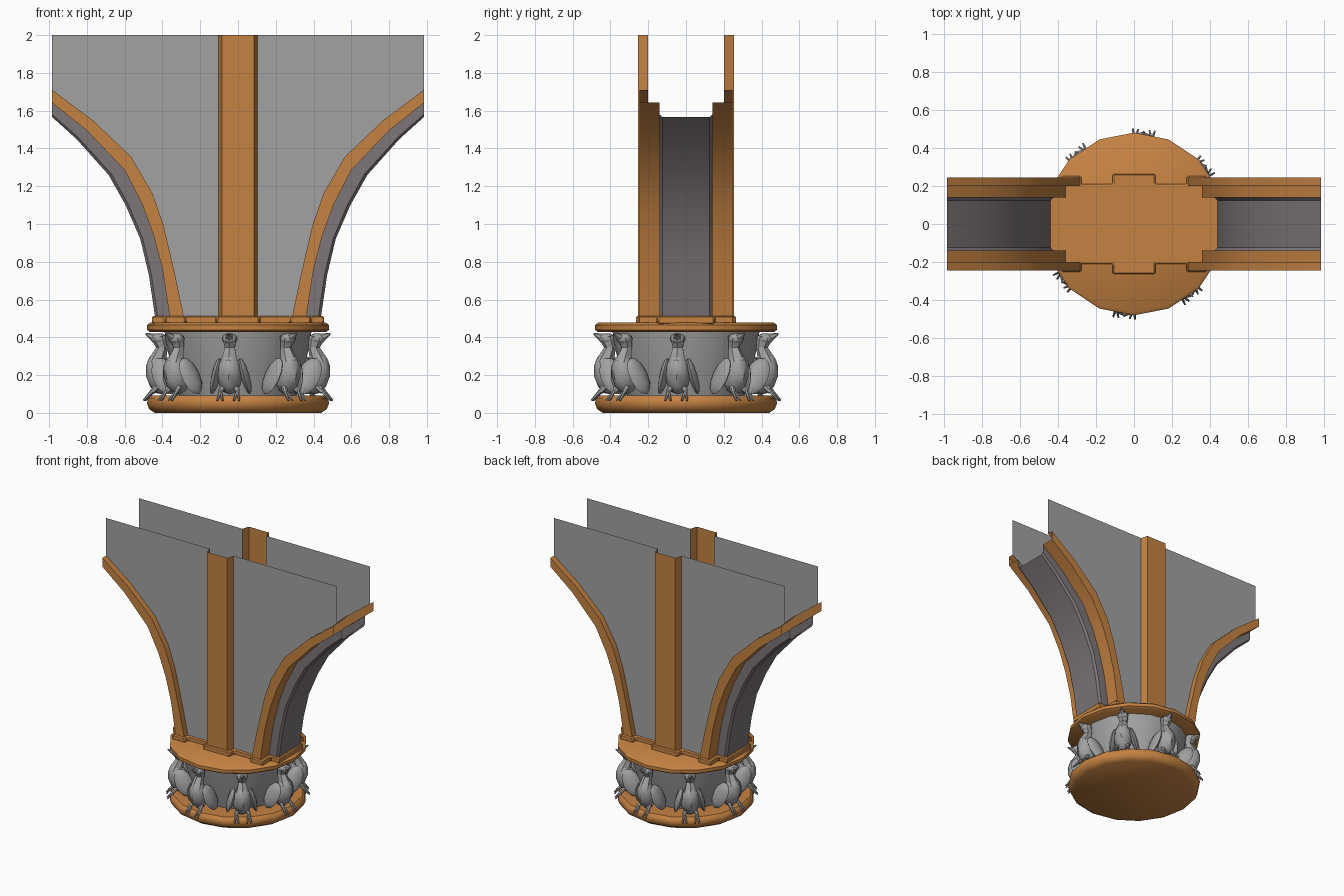
import bpy, bmesh, math
from mathutils import Matrix, Vector

if "Cube" in bpy.data.objects:
    bpy.data.objects.remove(bpy.data.objects["Cube"])


def material(name, rgb):
    m = bpy.data.materials.new(name)
    m.diffuse_color = (*rgb, 1)
    m.use_nodes = True
    m.node_tree.nodes["Principled BSDF"].inputs["Base Color"].default_value = m.diffuse_color
    return m


ORANGE = material("orange_wood", (0.56, 0.225, 0.055))
GREY = material("stone_grey", (0.36, 0.36, 0.36))
WARM = material("warm_dark_grey", (0.205, 0.18, 0.19))


def make(name, bm, mat, angle=35, mirror=False):
    me = bpy.data.meshes.new(name)
    bm.to_mesh(me)
    bm.free()
    me.materials.append(mat)
    me.shade_smooth()
    me.set_sharp_from_angle(angle=math.radians(angle))
    ob = bpy.data.objects.new(name, me)
    bpy.context.collection.objects.link(ob)
    if mirror:
        mod = ob.modifiers.new("mirror", 'MIRROR')
        mod.use_axis = (True, True, False)
    return ob


def lathe(name, profile, mat, n=16):
    bm = bmesh.new()
    rings = [[bm.verts.new((r * math.cos(k * math.tau / n), r * math.sin(k * math.tau / n), z))
              for k in range(n)] for r, z in profile]
    for a, b in zip(rings, rings[1:]):
        for k in range(n):
            bm.faces.new((a[k], a[(k + 1) % n], b[(k + 1) % n], b[k]))
    bm.faces.new(rings[0][::-1])
    bm.faces.new(rings[-1])
    return make(name, bm, mat, 40)


def sheet(name, rows, mat):
    """Grid of quads through rows of points, mirrored to all four quarters."""
    bm = bmesh.new()
    v = [[bm.verts.new(p) for p in row] for row in rows]
    for a, b in zip(v, v[1:]):
        for j in range(len(a) - 1):
            bm.faces.new((a[j + 1], b[j + 1], b[j], a[j]))
    return make(name, bm, mat, 30, True)


# round base, drum and upper disc
lathe("base_disc", [(0.44, 0), (0.47, 0.02), (0.482, 0.05), (0.478, 0.075), (0.46, 0.092)], ORANGE)
lathe("drum", [(0.31, 0.08), (0.335, 0.18), (0.37, 0.32), (0.39, 0.435)], GREY)
lathe("upper_disc", [(0.465, 0.428), (0.482, 0.44), (0.482, 0.465), (0.465, 0.478)], ORANGE)

# stepped plinth on the upper disc
quarter = [(0.455, 0.15), (0.385, 0.15), (0.385, 0.252), (0.278, 0.252),
           (0.278, 0.21), (0.113, 0.21), (0.113, 0.265)]
outline = quarter + [(-x, y) for x, y in quarter[::-1]]
outline += [(-x, -y) for x, y in outline]
bm = bmesh.new()
low = bm.faces.new([bm.verts.new((x, y, 0.47)) for x, y in outline])
top = bmesh.ops.extrude_face_region(bm, geom=[low])
bmesh.ops.translate(bm, vec=(0, 0, 0.044),
                    verts=[g for g in top["geom"] if isinstance(g, bmesh.types.BMVert)])
bmesh.ops.recalc_face_normals(bm, faces=bm.faces[:])
bev = make("plinth", bm, ORANGE).modifiers.new("bevel", 'BEVEL')
bev.width, bev.segments = 0.007, 1

# curves of the flaring sides: rib top edge, rib lower edge, soffit
U = [(0.285, 0.5), (0.335, 0.74), (0.395, 0.995), (0.452, 1.16), (0.565, 1.355), (0.77, 1.55), (0.985, 1.71)]
L = [(0.36, 0.5), (0.40, 0.76), (0.447, 0.94), (0.505, 1.1), (0.60, 1.285), (0.80, 1.495), (0.985, 1.642)]
G = [(0.438, 0.5), (0.472, 0.73), (0.517, 0.92), (0.595, 1.1), (0.685, 1.26), (0.855, 1.45), (0.985, 1.567)]

sheet("arched_ribs", [[(u[0], -0.2, u[1]), (u[0], -0.245, u[1]), (l[0], -0.245, l[1]), (l[0], -0.14, l[1])]
                      for u, l in zip(U, L)], ORANGE)
rows = []
for l, g in zip(L, G):
    b = Vector(l).lerp(Vector(g), 0.82)
    rows.append([(l[0], -0.14, l[1]), (b[0], -0.14, b[1]), (g[0], -0.125, g[1]), (g[0], 0, g[1])])
sheet("curved_soffit", rows, WARM)

# central posts, open channels at front and back
sheet("posts", [[(0, -0.255, z), (0.085, -0.255, z), (0.102, -0.2, z)] for z in (0.5, 2)], ORANGE)

# thin wall panels
bm = bmesh.new()
bm.faces.new([bm.verts.new((x, -0.2, z)) for x, z in [(0.1, 0.5)] + U + [(0.985, 2), (0.1, 2)]])
make("wall_panels", bm, GREY, 30, True)


# birds: local x points outward, y sideways
def blob(bm, loc, size, rot=(0, 0, 0)):
    m = Matrix.Translation(loc)
    for ang, ax in zip(rot, "XYZ"):
        m = m @ Matrix.Rotation(math.radians(ang), 4, ax)
    m = m @ Matrix.Diagonal((*size, 1))
    bmesh.ops.create_uvsphere(bm, u_segments=8, v_segments=6, radius=1, matrix=m)


def spike(bm, a, b, r1, r2):
    a, b = Vector(a), Vector(b)
    m = Matrix.Translation((a + b) / 2) @ (b - a).to_track_quat('Z', 'Y').to_matrix().to_4x4()
    bmesh.ops.create_cone(bm, cap_ends=True, segments=6, radius1=r1, radius2=r2,
                          depth=(b - a).length, matrix=m)


bm = bmesh.new()
blob(bm, (0.42, 0, 0.205), (0.07, 0.068, 0.11), (0, 12, 0))      # body
spike(bm, (0.435, 0, 0.26), (0.40, 0, 0.35), 0.05, 0.028)        # neck
spike(bm, (0.40, 0, 0.34), (0.42, 0, 0.40), 0.028, 0.042)
blob(bm, (0.42, 0, 0.392), (0.045, 0.042, 0.03))                 # head
spike(bm, (0.44, 0, 0.395), (0.492, 0, 0.42), 0.026, 0.004)      # beak
for s in (-1, 1):
    blob(bm, (0.385, s * 0.078, 0.195), (0.062, 0.024, 0.105), (s * 14, 22, 0))    # wing
    spike(bm, (0.42, s * 0.03, 0.15), (0.455, s * 0.045, 0.11), 0.02, 0.012)       # leg
    for t in (0.03, 0.058):
        spike(bm, (0.445, s * 0.045, 0.125), (0.498, s * t, 0.065), 0.011, 0.005)  # toe
first = make("bird_1", bm, GREY, 45)
for k in range(8):
    bird = first if k == 0 else bpy.data.objects.new(f"bird_{k + 1}", first.data)
    if k:
        bpy.context.collection.objects.link(bird)
    bird.rotation_euler.z = math.radians(264 + 45 * k)
